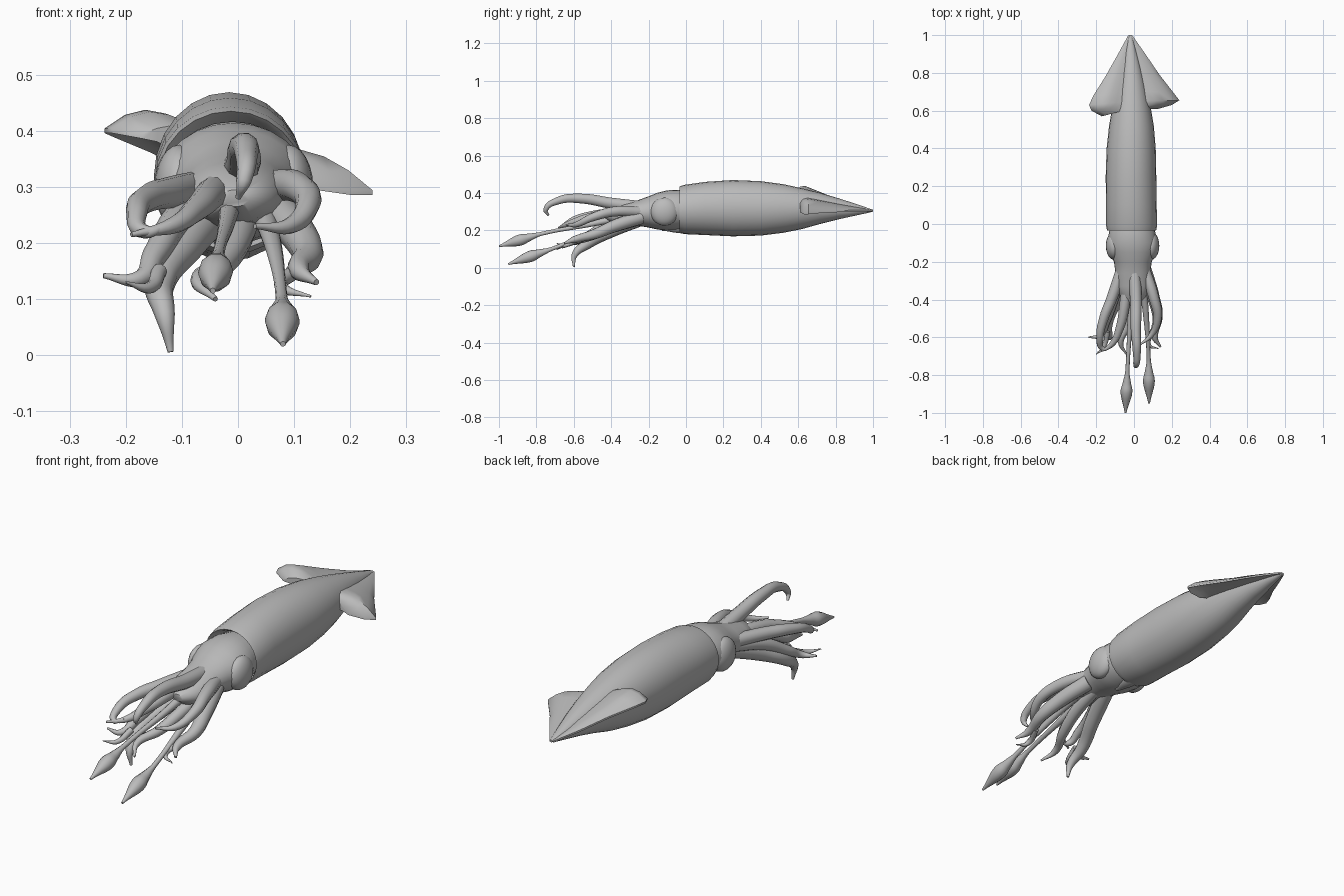
import bpy
import bmesh
from math import cos, sin, pi
from mathutils import Vector

if "Cube" in bpy.data.objects:
    bpy.data.objects.remove(bpy.data.objects["Cube"], do_unlink=True)

grey = bpy.data.materials.new("skin_grey")
grey.use_nodes = True
colour = (0.5, 0.5, 0.5, 1)
grey.diffuse_color = colour
grey.node_tree.nodes["Principled BSDF"].inputs["Base Color"].default_value = colour


def finish(obj, angle=50):
    """Give the object its colour and smooth shading."""
    obj.data.materials.clear()
    obj.data.materials.append(grey)
    bpy.ops.object.select_all(action="DESELECT")
    bpy.context.view_layer.objects.active = obj
    obj.select_set(True)
    bpy.ops.object.shade_smooth_by_angle(angle=angle * pi / 180)


def loft(name, rings):
    """Skin a row of closed rings and cap both ends."""
    bm = bmesh.new()
    rows = [[bm.verts.new(point) for point in ring] for ring in rings]
    count = len(rows[0])
    for near, far in zip(rows, rows[1:]):
        for i in range(count):
            j = (i + 1) % count
            bm.faces.new((near[i], near[j], far[j], far[i]))
    bm.faces.new(rows[0])
    bm.faces.new(rows[-1])
    bmesh.ops.remove_doubles(bm, verts=bm.verts, dist=0.0002)
    bmesh.ops.recalc_face_normals(bm, faces=bm.faces)
    mesh = bpy.data.meshes.new(name)
    bm.to_mesh(mesh)
    bm.free()
    obj = bpy.data.objects.new(name, mesh)
    bpy.context.collection.objects.link(obj)
    finish(obj)


def oval(y, left, right, low, high, sides=24):
    """Oval ring across the body at the given y."""
    middle, centre = (left + right) / 2, (low + high) / 2
    half_width, half_height = (right - left) / 2, (high - low) / 2
    turns = [2 * pi * i / sides for i in range(sides)]
    return [(middle + half_width * cos(t), y, centre + half_height * sin(t)) for t in turns]


def limb(name, points, radii):
    """Tapering tube running smoothly through the points."""
    curve = bpy.data.curves.new(name, "CURVE")
    curve.dimensions = "3D"
    curve.bevel_depth = 1
    curve.bevel_resolution = 3
    curve.resolution_u = 6
    curve.use_fill_caps = True
    spline = curve.splines.new("BEZIER")
    spline.radius_interpolation = "CARDINAL"
    spline.bezier_points.add(len(points) - 1)
    for knot, point, radius in zip(spline.bezier_points, points, radii):
        knot.co = point
        knot.radius = radius
        knot.handle_left_type = knot.handle_right_type = "AUTO"
    obj = bpy.data.objects.new(name, curve)
    bpy.context.collection.objects.link(obj)
    bpy.ops.object.select_all(action="DESELECT")
    bpy.context.view_layer.objects.active = obj
    obj.select_set(True)
    bpy.ops.object.convert(target="MESH")
    finish(bpy.context.view_layer.objects.active)


def arm(name, *points, thick=0.03):
    """Arm that thins steadily towards its tip."""
    last = len(points) - 1
    radii = [thick * (1 - 0.85 * (i / last) ** 1.7) for i in range(last + 1)]
    limb(name, points, radii)


def tentacle(name, root, middle, wrist, tip):
    """Thin stalk ending in a leaf-shaped club."""
    wrist, tip = Vector(wrist), Vector(tip)
    club = [wrist.lerp(tip, f) for f in (0.3, 0.5, 0.75, 1)]
    limb(name, [root, middle, wrist] + club,
         [0.022, 0.015, 0.011, 0.023, 0.031, 0.019, 0.005])


def fin(name, stations):
    """Arched blade; each station has a root y, an edge point and a lift."""
    rings = []
    spans = [i / 6 for i in range(7)]
    for root_y, edge, lift in stations:
        root = Vector((-0.02, root_y, 0.305 + 0.1 * (1 - root_y)))
        edge = Vector(edge)
        upper, lower = [], []
        for s in spans:
            point = root.lerp(edge, s)
            point.z += lift * sin(pi * s ** 1.5)
            half = Vector((0, 0, 0.004 + 0.12 * (1 - root_y) * (1 - s)))
            upper.append(point + half)
            lower.append(point - half)
        rings.append(upper + lower[::-1])
    loft(name, rings)


# Mantle, with its front rim turned inwards
loft("mantle", [
    oval(0.02, -0.12, 0.1, 0.215, 0.41),
    oval(-0.025, -0.135, 0.112, 0.198, 0.427),
    oval(-0.035, -0.142, 0.117, 0.189, 0.435),
    oval(-0.01, -0.148, 0.122, 0.18, 0.443),
    oval(0.1, -0.148, 0.12, 0.175, 0.459),
    oval(0.25, -0.15, 0.118, 0.168, 0.469),
    oval(0.4, -0.145, 0.115, 0.172, 0.463),
    oval(0.52, -0.132, 0.105, 0.187, 0.447),
    oval(0.62, -0.115, 0.088, 0.207, 0.425),
    oval(0.72, -0.09, 0.065, 0.235, 0.4),
    oval(0.82, -0.068, 0.04, 0.26, 0.37),
    oval(0.92, -0.048, 0.012, 0.282, 0.338),
    oval(0.98, -0.034, -0.006, 0.295, 0.317),
    oval(1, -0.024, -0.014, 0.3, 0.31)])

# Tail fins, rolled so that one side rides higher
fin("right_fin", [
    (0.99, (-0.03, 1, 0.305), 0),
    (0.9, (-0.09, 0.89, 0.33), 0.005),
    (0.8, (-0.155, 0.775, 0.365), 0.015),
    (0.7, (-0.215, 0.68, 0.39), 0.03),
    (0.65, (-0.238, 0.63, 0.4), 0.04),
    (0.63, (-0.225, 0.6, 0.4), 0.035),
    (0.61, (-0.17, 0.57, 0.39), 0.015)])
fin("left_fin", [
    (0.99, (-0.01, 1, 0.305), 0),
    (0.9, (0.06, 0.9, 0.305), 0.005),
    (0.8, (0.135, 0.79, 0.3), 0.015),
    (0.7, (0.205, 0.7, 0.295), 0.025),
    (0.65, (0.24, 0.655, 0.29), 0.03),
    (0.63, (0.2, 0.63, 0.29), 0.025),
    (0.61, (0.13, 0.61, 0.3), 0.015)])

# Head narrowing into the webbed arm crown
loft("head", [
    oval(0.02, -0.118, 0.098, 0.213, 0.405),
    oval(-0.04, -0.132, 0.112, 0.203, 0.417),
    oval(-0.1, -0.14, 0.124, 0.2, 0.414),
    oval(-0.15, -0.13, 0.117, 0.204, 0.402),
    oval(-0.2, -0.106, 0.094, 0.215, 0.382),
    oval(-0.26, -0.098, 0.086, 0.226, 0.36),
    oval(-0.33, -0.096, 0.084, 0.225, 0.345),
    oval(-0.39, -0.07, 0.06, 0.235, 0.325),
    oval(-0.43, -0.03, 0.02, 0.265, 0.295)])

# Broad eyes swelling out of the head
for side, x in (("right", -0.105), ("left", 0.09)):
    bpy.ops.mesh.primitive_uv_sphere_add(segments=20, ring_count=12, location=(x, -0.115, 0.3))
    eye = bpy.context.object
    eye.name = side + "_eye"
    eye.scale = (0.044, 0.075, 0.075)
    finish(eye)

# Funnel under the neck
limb("funnel", [(-0.01, 0.02, 0.225), (-0.01, -0.06, 0.22), (-0.01, -0.13, 0.215)],
     [0.045, 0.034, 0.018])

# Eight arms
arm("top_arm", (0, -0.24, 0.325), (0.01, -0.4, 0.345), (0.01, -0.56, 0.37),
    (0.015, -0.68, 0.36), (0.01, -0.75, 0.31), (0, -0.735, 0.28), thick=0.033)
arm("upper_right_arm", (-0.065, -0.24, 0.3), (-0.12, -0.4, 0.29), (-0.16, -0.5, 0.28),
    (-0.18, -0.6, 0.255), (-0.165, -0.66, 0.22), (-0.12, -0.65, 0.235))
arm("upper_left_arm", (0.055, -0.24, 0.3), (0.105, -0.39, 0.3), (0.125, -0.5, 0.27),
    (0.09, -0.59, 0.23), (0.03, -0.64, 0.23))
arm("inner_right_arm", (-0.03, -0.24, 0.3), (-0.05, -0.43, 0.285), (-0.075, -0.55, 0.26),
    (-0.12, -0.64, 0.23), (-0.19, -0.68, 0.215))
arm("lower_left_arm", (0.055, -0.24, 0.27), (0.1, -0.38, 0.225), (0.125, -0.49, 0.18),
    (0.11, -0.6, 0.15), (0.14, -0.65, 0.13), thick=0.037)
arm("bottom_right_arm", (-0.04, -0.24, 0.26), (-0.095, -0.4, 0.195), (-0.14, -0.53, 0.125),
    (-0.13, -0.595, 0.07), (-0.12, -0.6, 0.006), thick=0.037)
arm("outer_right_arm", (-0.06, -0.24, 0.28), (-0.11, -0.4, 0.24), (-0.15, -0.52, 0.175),
    (-0.18, -0.59, 0.135), (-0.24, -0.6, 0.142))
arm("bottom_middle_arm", (0.01, -0.24, 0.26), (0, -0.4, 0.21), (-0.03, -0.53, 0.16),
    (-0.07, -0.63, 0.13), (-0.04, -0.69, 0.1))

# Curled thin tips between the arms
arm("left_curl", (0.1, -0.56, 0.15), (0.08, -0.64, 0.12), (0.13, -0.66, 0.105), thick=0.014)
arm("right_curl", (-0.14, -0.57, 0.15), (-0.16, -0.65, 0.12), (-0.2, -0.69, 0.13), thick=0.014)

# Two long feeding tentacles
tentacle("right_tentacle", (-0.01, -0.26, 0.29), (-0.02, -0.5, 0.235),
         (-0.035, -0.78, 0.18), (-0.045, -1, 0.115))
tentacle("left_tentacle", (0.04, -0.26, 0.27), (0.065, -0.5, 0.185),
         (0.078, -0.72, 0.1), (0.08, -0.95, 0.02))
